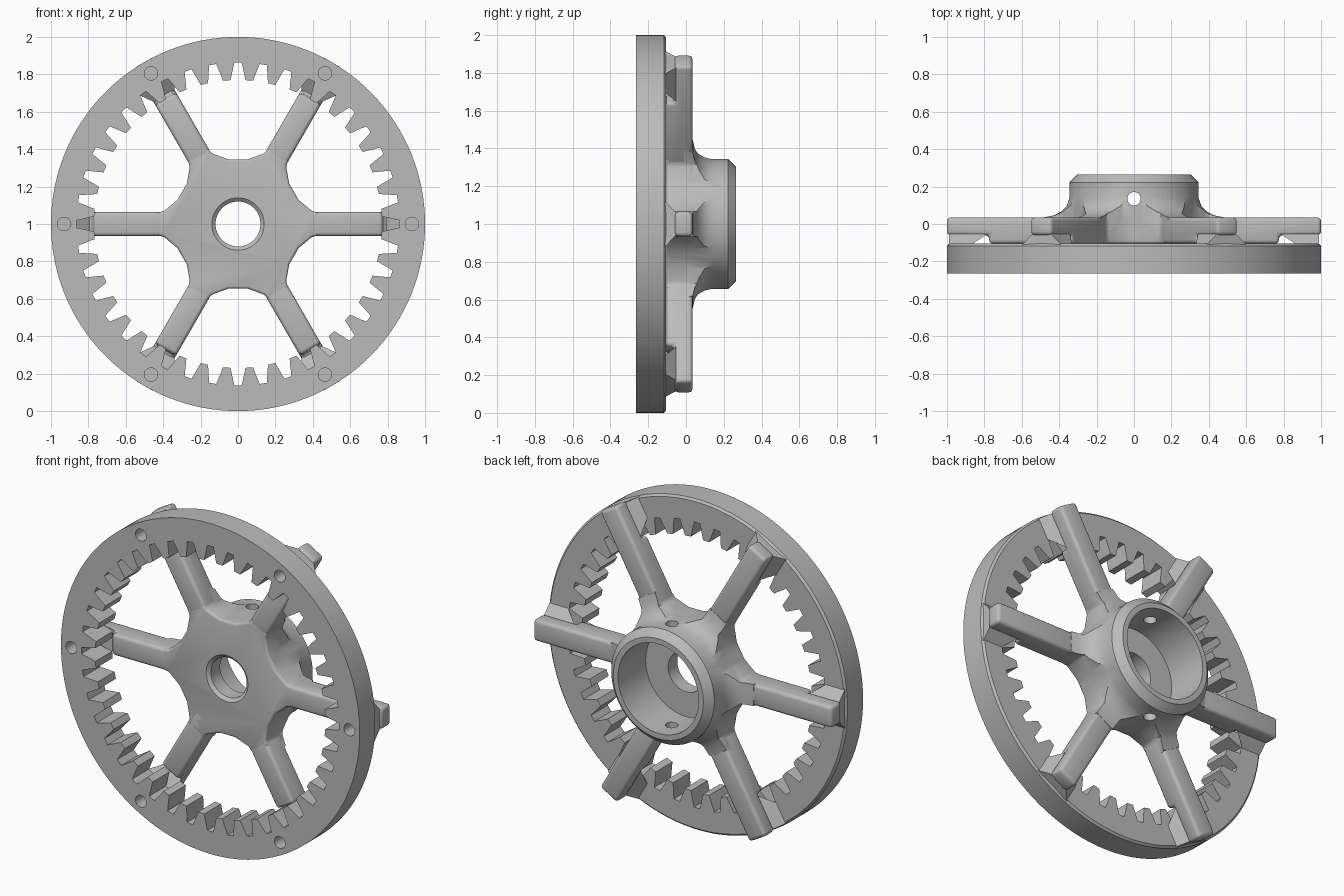
import bpy, bmesh
from math import sin, cos, pi, radians
from mathutils import Matrix, Vector

if "Cube" in bpy.data.objects:
    bpy.data.objects.remove(bpy.data.objects["Cube"], do_unlink=True)

FRONT, RING_BACK, SPOKE_BACK, BACK = -0.265, -0.105, 0.035, 0.265
HALF = 0.065  # half width of a spoke
CENTRE = Vector((0, 0, 1))

grey = bpy.data.materials.new("plain grey")
grey.use_nodes = True
grey.diffuse_color = (0.5, 0.5, 0.5, 1)
grey.node_tree.nodes["Principled BSDF"].inputs["Base Color"].default_value = (0.5, 0.5, 0.5, 1)


def finish(name, bm):
    """Turn a bmesh into an object centred on the wheel axis."""
    bmesh.ops.remove_doubles(bm, verts=bm.verts, dist=1e-5)
    bmesh.ops.recalc_face_normals(bm, faces=bm.faces)
    mesh = bpy.data.meshes.new(name)
    bm.to_mesh(mesh)
    bm.free()
    mesh.materials.append(grey)
    ob = bpy.data.objects.new(name, mesh)
    ob.location = CENTRE
    bpy.context.collection.objects.link(ob)
    return ob


def prism(name, outline, y0, y1):
    """Extrude an (x, z) outline along y."""
    bm = bmesh.new()
    face = bm.faces.new([bm.verts.new((x, y0, z)) for x, z in outline])
    new = bmesh.ops.extrude_face_region(bm, geom=[face])["geom"]
    bmesh.ops.translate(bm, vec=(0, y1 - y0, 0),
                        verts=[v for v in new if isinstance(v, bmesh.types.BMVert)])
    return finish(name, bm)


def revolve(name, profile, steps=72):
    """Spin a closed (radius, y) profile around the wheel axis."""
    bm = bmesh.new()
    verts = [bm.verts.new((r, y, 0)) for r, y in profile]
    edges = [bm.edges.new((a, b)) for a, b in zip(verts, verts[1:] + verts[:1])]
    bmesh.ops.spin(bm, geom=verts + edges, cent=(0, 0, 0), axis=(0, 1, 0),
                   angle=2 * pi, steps=steps, use_merge=True)
    return finish(name, bm)


def rod(name, radius, a, b, steps=32):
    """Cylinder between two points, measured from the hub centre."""
    a, b = Vector(a), Vector(b)
    bm = bmesh.new()
    turn = Vector((0, 0, 1)).rotation_difference(b - a).to_matrix().to_4x4()
    bmesh.ops.create_cone(bm, cap_ends=True, segments=steps, radius1=radius, radius2=radius,
                          depth=(b - a).length, matrix=Matrix.Translation((a + b) / 2) @ turn)
    return finish(name, bm)


def apply_all(ob):
    deps = bpy.context.evaluated_depsgraph_get()
    ob.data = bpy.data.meshes.new_from_object(ob.evaluated_get(deps))
    ob.modifiers.clear()


def bevel(ob, width):
    mod = ob.modifiers.new("rounding", "BEVEL")
    mod.width, mod.segments, mod.limit_method = width, 3, "ANGLE"
    mod.angle_limit = radians(40)
    apply_all(ob)


def combine(ob, other, operation):
    mod = ob.modifiers.new("cut", "BOOLEAN")
    mod.operation, mod.object, mod.solver = operation, other, "EXACT"
    apply_all(ob)
    bpy.data.objects.remove(other, do_unlink=True)


def turned(p, k):
    """Rotate an (x, z) point by k sixths of a turn."""
    a = k * pi / 3
    return (p[0] * cos(a) - p[1] * sin(a), p[0] * sin(a) + p[1] * cos(a))


def star(reach):
    """Six-armed hub outline with widened arm roots."""
    root = turned((0.345, -0.05), 0.5)
    arm = [(root[0], -root[1]), (0.4, -HALF), (reach, -HALF),
           (reach, HALF), (0.4, HALF), root]
    return [turned(p, k) for k in range(6) for p in arm]


# Internal gear ring, one tooth gap at each quarter
TEETH = 40
bm = bmesh.new()
columns = []
for t in range(TEETH):
    for offset, inner in ((-3.0, 0.77), (-1.3, 0.863), (1.3, 0.863), (3.0, 0.77)):
        a = radians(t * 360 / TEETH + offset)
        o = 2 * pi * len(columns) / (4 * TEETH) - radians(3.375)
        section = [(inner, FRONT, a), (1, FRONT, o), (1, RING_BACK - 0.012, o),
                   (0.988, RING_BACK, o), (inner, RING_BACK, a)]
        columns.append([bm.verts.new((r * cos(q), y, r * sin(q))) for r, y, q in section])
for c, d in zip(columns, columns[1:] + columns[:1]):
    for i in range(5):
        j = (i + 1) % 5
        bm.faces.new((c[i], c[j], d[j], d[i]))
ring = finish("gear_ring", bm)

# Front plate of the hub, raised collar, and curved gussets on the arm roots
hub = prism("hub", star(0.43), RING_BACK, SPOKE_BACK)
bevel(hub, 0.014)
collar = revolve("collar", [(0.2, -0.08), (0.345, -0.08), (0.345, 0.222),
                            (0.302, BACK), (0.2, BACK)])
gussets = revolve("gussets", [(0.3, -0.02), (0.5, -0.02), (0.48, 0.036), (0.43, 0.046),
                              (0.39, 0.066), (0.36, 0.097), (0.343, 0.145), (0.3, 0.145)])
combine(gussets, prism("arm_shape", star(0.6), -0.01, 0.2), "INTERSECT")
combine(hub, collar, "UNION")
combine(hub, gussets, "UNION")

# Rear pocket, axle bore with eased front edge, and cross pin hole
combine(hub, rod("pocket", 0.27, (0, 0, 0), (0, 0.4, 0), 72), "DIFFERENCE")
combine(hub, revolve("bore", [(0, -0.2), (0.14, -0.2), (0.14, RING_BACK), (0.12, -0.088),
                              (0.12, 0.1), (0, 0.1)], 48), "DIFFERENCE")
combine(hub, rod("pin_hole", 0.036, (0, 0.135, -0.6), (0, 0.135, 0.6)), "DIFFERENCE")

parts = [ring, hub]
for k in range(6):
    angle = k * pi / 3
    spin = Matrix.Rotation(-angle, 4, "Y")

    # Spoke, stepped where it passes behind the ring
    side = [(0.31, RING_BACK), (0.775, RING_BACK), (0.775, -0.06), (1, -0.06),
            (1, SPOKE_BACK), (0.31, SPOKE_BACK)]
    bm = bmesh.new()
    face = bm.faces.new([bm.verts.new((r, y, -HALF)) for r, y in side])
    new = bmesh.ops.extrude_face_region(bm, geom=[face])["geom"]
    bmesh.ops.translate(bm, vec=(0, 0, 2 * HALF),
                        verts=[v for v in new if isinstance(v, bmesh.types.BMVert)])
    spoke = finish(f"spoke_{k + 1}", bm)
    bevel(spoke, 0.02)
    spoke.data.transform(spin)

    # Sloped pad joining the spoke to the ring
    bm = bmesh.new()
    for r, y, w in ((0.87, -0.11, 0.12), (0.988, -0.11, 0.12),
                    (0.78, -0.05, 0.055), (0.988, -0.05, 0.055)):
        for s in (-1, 1):
            bm.verts.new((r, y, s * w))
    bmesh.ops.convex_hull(bm, input=bm.verts)
    bmesh.ops.dissolve_limit(bm, angle_limit=0.01, verts=bm.verts, edges=bm.edges)
    pad = finish(f"spoke_pad_{k + 1}", bm)
    pad.data.transform(spin)

    # Blind screw hole through ring, pad and into the spoke
    x, z = 0.93 * cos(angle), 0.93 * sin(angle)
    for ob in (ring, pad, spoke):
        combine(ob, rod("screw_hole", 0.036, (x, -0.4, z), (x, -0.02, z), 24), "DIFFERENCE")
    parts += [spoke, pad]

# Smooth shading with sharp edges kept
bpy.ops.object.select_all(action="DESELECT")
for ob in parts:
    ob.select_set(True)
bpy.context.view_layer.objects.active = hub
bpy.ops.object.shade_smooth_by_angle(angle=radians(30))
